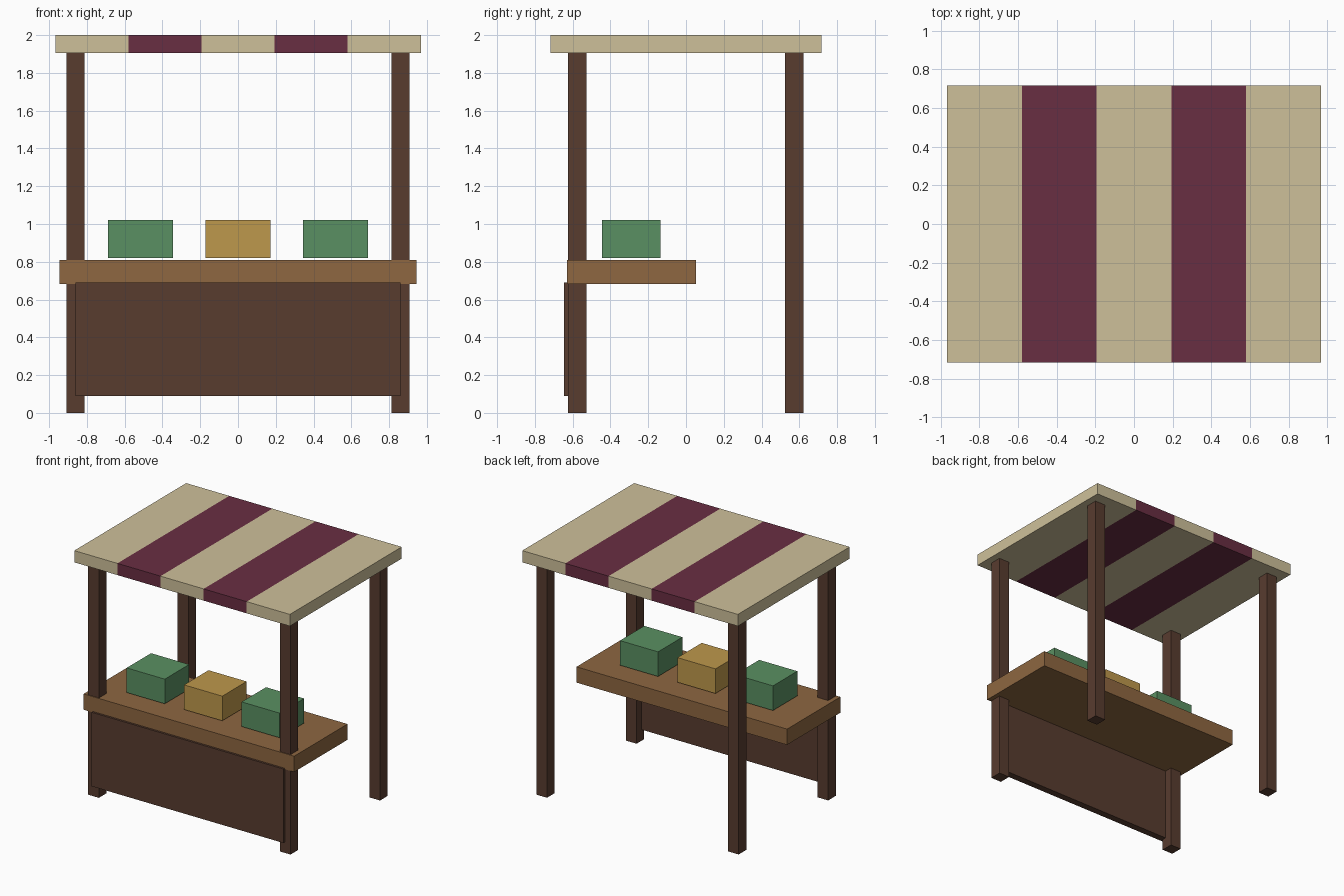
import bpy

if "Cube" in bpy.data.objects:
    bpy.data.objects.remove(bpy.data.objects["Cube"])


def material(name, rgb):
    m = bpy.data.materials.new(name)
    lin = [(c / 255 / 12.92) if c < 11 else ((c / 255 + 0.055) / 1.055) ** 2.4 for c in rgb]
    m.diffuse_color = (*lin, 1)
    m.use_nodes = True
    m.node_tree.nodes["Principled BSDF"].inputs["Base Color"].default_value = m.diffuse_color
    return m


dark_wood = material("dark_wood", (88, 60, 47))
wood = material("wood", (142, 103, 65))
cream = material("cream_cloth", (206, 192, 154))
maroon = material("maroon_cloth", (105, 46, 66))
green = material("green_paint", (90, 144, 98))
gold = material("gold_paint", (190, 152, 76))


def box(name, x, y, z, mat):
    """Axis-aligned box from (min, max) ranges."""
    bpy.ops.mesh.primitive_cube_add(size=1, location=[sum(r) / 2 for r in (x, y, z)])
    o = bpy.context.object
    o.name = name
    o.scale = [r[1] - r[0] for r in (x, y, z)]
    bpy.ops.object.transform_apply(location=False, rotation=False, scale=True)
    o.data.materials.append(mat)


# Four corner posts
for side, cx in (("left", -0.86), ("right", 0.86)):
    for end, cy in (("front", -0.575), ("back", 0.573)):
        box(f"{end}_{side}_post", (cx - 0.048, cx + 0.048),
            (cy - 0.049, cy + 0.049), (0, 1.905), dark_wood)

# Counter and front panel
box("counter", (-0.945, 0.945), (-0.63, 0.054), (0.682, 0.81), wood)
box("front_panel", (-0.86, 0.86), (-0.647, -0.59), (0.09, 0.69), dark_wood)

# Goods crates, resting just above the counter
for i, mat in enumerate((green, gold, green)):
    cx = (i - 1) * 0.516
    box(f"crate_{i + 1}", (cx - 0.171, cx + 0.171), (-0.446, -0.134), (0.82, 1.02), mat)

# Striped canopy
W = 0.387
for i in range(5):
    x0 = (i - 2.5) * W
    box(f"canopy_stripe_{i + 1}", (x0, x0 + W), (-0.717, 0.717), (1.905, 2.0),
        maroon if i % 2 else cream)
